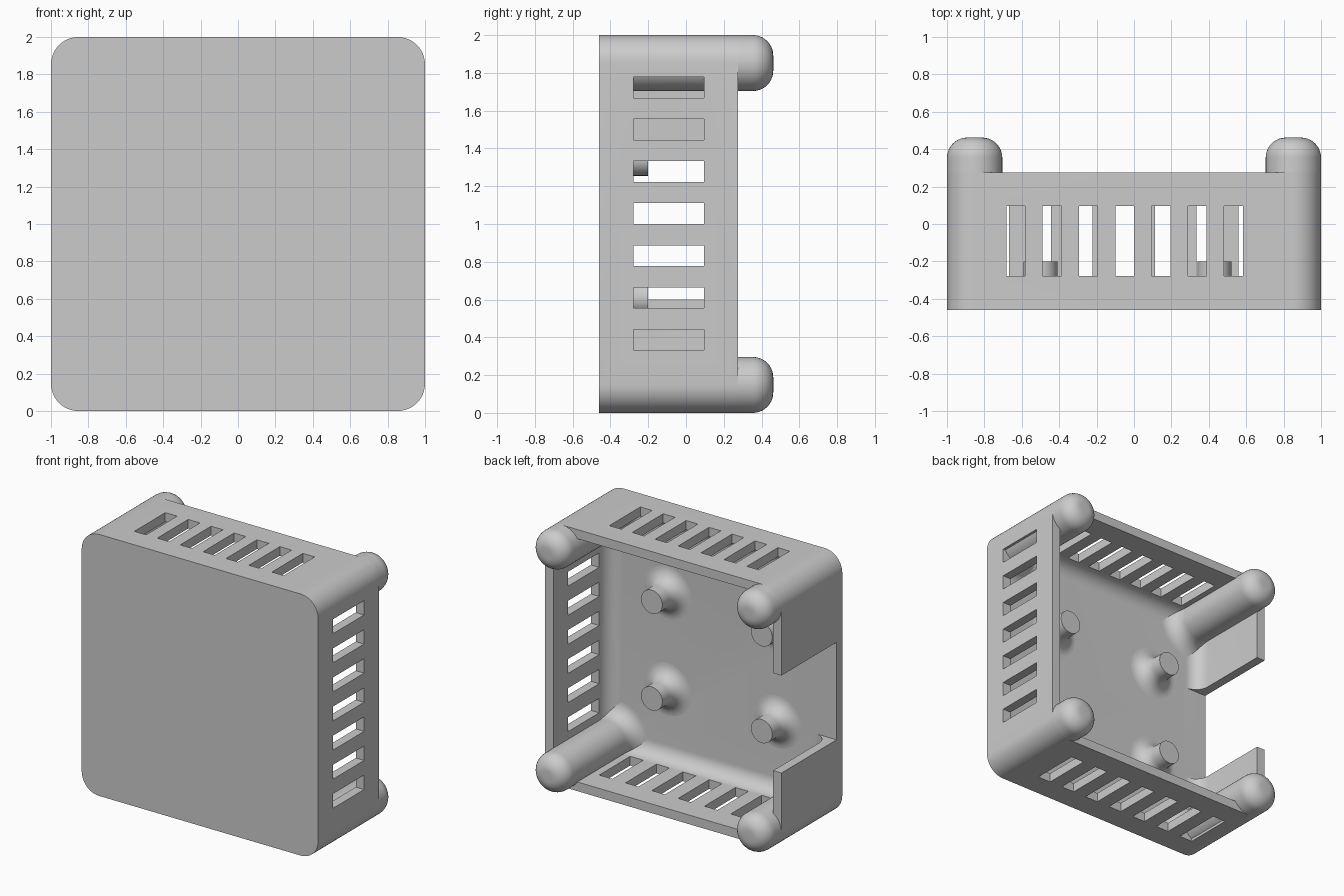
import bpy, bmesh, math
from mathutils import Vector

if "Cube" in bpy.data.objects:
    bpy.data.objects.remove(bpy.data.objects["Cube"])

R = 0.148              # corner and post radius
C = 1 - R              # post offset from the centre
WALL, FIL = 0.07, 0.11  # wall thickness, inner fillet radius
FRONT, FLOOR, RIM = -0.46, -0.39, 0.275

grey = bpy.data.materials.new("plain grey")
grey.diffuse_color = (0.6, 0.6, 0.6, 1)
grey.use_nodes = True
grey.node_tree.nodes["Principled BSDF"].inputs["Base Color"].default_value = grey.diffuse_color


def finish(name, bm):
    bmesh.ops.recalc_face_normals(bm, faces=bm.faces)
    me = bpy.data.meshes.new(name)
    bm.to_mesh(me)
    bm.free()
    ob = bpy.data.objects.new(name, me)
    bpy.context.collection.objects.link(ob)
    me.materials.append(grey)
    return ob


def smooth(ob):
    bpy.ops.object.select_all(action='DESELECT')
    ob.select_set(True)
    bpy.context.view_layer.objects.active = ob
    bpy.ops.object.shade_smooth_by_angle(angle=math.radians(35))


def rounded_loop(bm, half, r, y, seg=12):
    verts = []
    for q in range(4):
        mid = math.radians(45 + 90 * q)
        cx, cz = math.copysign(half - r, math.cos(mid)), math.copysign(half - r, math.sin(mid))
        for i in range(seg + 1):
            a = math.pi / 2 * (q + i / seg)
            verts.append(bm.verts.new((cx + r * math.cos(a), y, 1 + cz + r * math.sin(a))))
    return verts


def skin(bm, loops):
    for a, b in zip(loops, loops[1:]):
        n = len(a)
        for i in range(n):
            j = (i + 1) % n
            bm.faces.new((a[i], a[j], b[j], b[i]))


def lathe(name, x, z, profile, caps=True, seg=48, clip=None):
    """Turn (radius, y) points about an axis along y."""
    bm = bmesh.new()
    loops = [[bm.verts.new((x + r * math.cos(2 * math.pi * i / seg), y,
                            z + r * math.sin(2 * math.pi * i / seg))) for i in range(seg)]
             for r, y in profile]
    skin(bm, loops)
    if caps:
        bm.faces.new(loops[0])
        bm.faces.new(loops[-1])
    if clip:
        for n in ((math.copysign(1, x), 0, 0), (0, 0, math.copysign(1, z - 1))):
            n = Vector(n)
            bmesh.ops.bisect_plane(bm, geom=bm.verts[:] + bm.edges[:] + bm.faces[:],
                                   plane_co=Vector((0, 0, 1)) + n * clip, plane_no=n, clear_outer=True)
    ob = finish(name, bm)
    smooth(ob)
    return ob


def flare(r, steps=10):
    """Concave fillet from the floor up to a cylinder of radius r."""
    return [(r + FIL * (1 - math.sin(t)), FLOOR + FIL * (1 - math.cos(t)))
            for t in (math.pi / 2 * i / steps for i in range(steps + 1))]


# Open-backed tray with a filleted inside
bm = bmesh.new()
loops = [rounded_loop(bm, 1, R, FRONT), rounded_loop(bm, 1, R, RIM)]
inner = [(0, RIM)] + [(r, y) for r, y in reversed(flare(0))]
for d, y in inner:
    loops.append(rounded_loop(bm, 1 - WALL - d, max(R - WALL - d, 0.004), y))
skin(bm, loops)
bm.faces.new(loops[0])
bm.faces.new(loops[-1])
tray = finish("tray", bm)

# Vent slots on three sides and the port opening on the left
cut = bmesh.new()


def cutter_box(x0, x1, y0, y1, z0, z1):
    m = bmesh.ops.create_cube(cut, size=1)["verts"]
    for v in m:
        v.co = ((x0 + x1) / 2 + v.co.x * (x1 - x0), (y0 + y1) / 2 + v.co.y * (y1 - y0),
                (z0 + z1) / 2 + v.co.z * (z1 - z0))


Y0, Y1 = FLOOR + FIL + 0.001, 0.095
for k in range(-3, 4):
    side, top = 0.2225 * k, 0.194 * k
    cutter_box(0.9, 1.1, Y0, Y1, 1.055 + side - 0.055, 1.055 + side + 0.055)
    cutter_box(-0.055 + side - 0.055, -0.055 + side + 0.055, Y0, Y1, -0.1, 0.1)
    cutter_box(-0.05 + top - 0.05, -0.05 + top + 0.05, Y0, Y1, 1.9, 2.1)
cutter_box(-1.1, -0.8, FLOOR, 0.4, 0.60, 1.345)
cutter = finish("opening_cutter", cut)
cutter.hide_render = True
cutter.hide_viewport = True
mod = tray.modifiers.new("openings", 'BOOLEAN')
mod.operation, mod.solver, mod.object = 'DIFFERENCE', 'EXACT', cutter
bpy.context.view_layer.objects.active = tray
bpy.ops.object.modifier_apply(modifier=mod.name)
bpy.data.objects.remove(cutter)
smooth(tray)

# Corner posts with rounded ends and flared feet
ROUND, END = 0.108, 0.462
dome = [(R - ROUND + ROUND * math.cos(t), END - ROUND + ROUND * math.sin(t))
        for t in (math.pi / 2 * i / 10 for i in range(11))]
for sx in (-1, 1):
    for sz in (-1, 1):
        lathe("corner_post", sx * C, 1 + sz * C, [(R, -0.43)] + dome)
        lathe("post_foot", sx * C, 1 + sz * C, flare(R), caps=False, clip=0.95)

# Board standoffs
for x in (-0.50, 0.43):
    for z in (0.605, 1.345):
        lathe("standoff", x, z, flare(0.09) + [(0.09, -0.20)])
